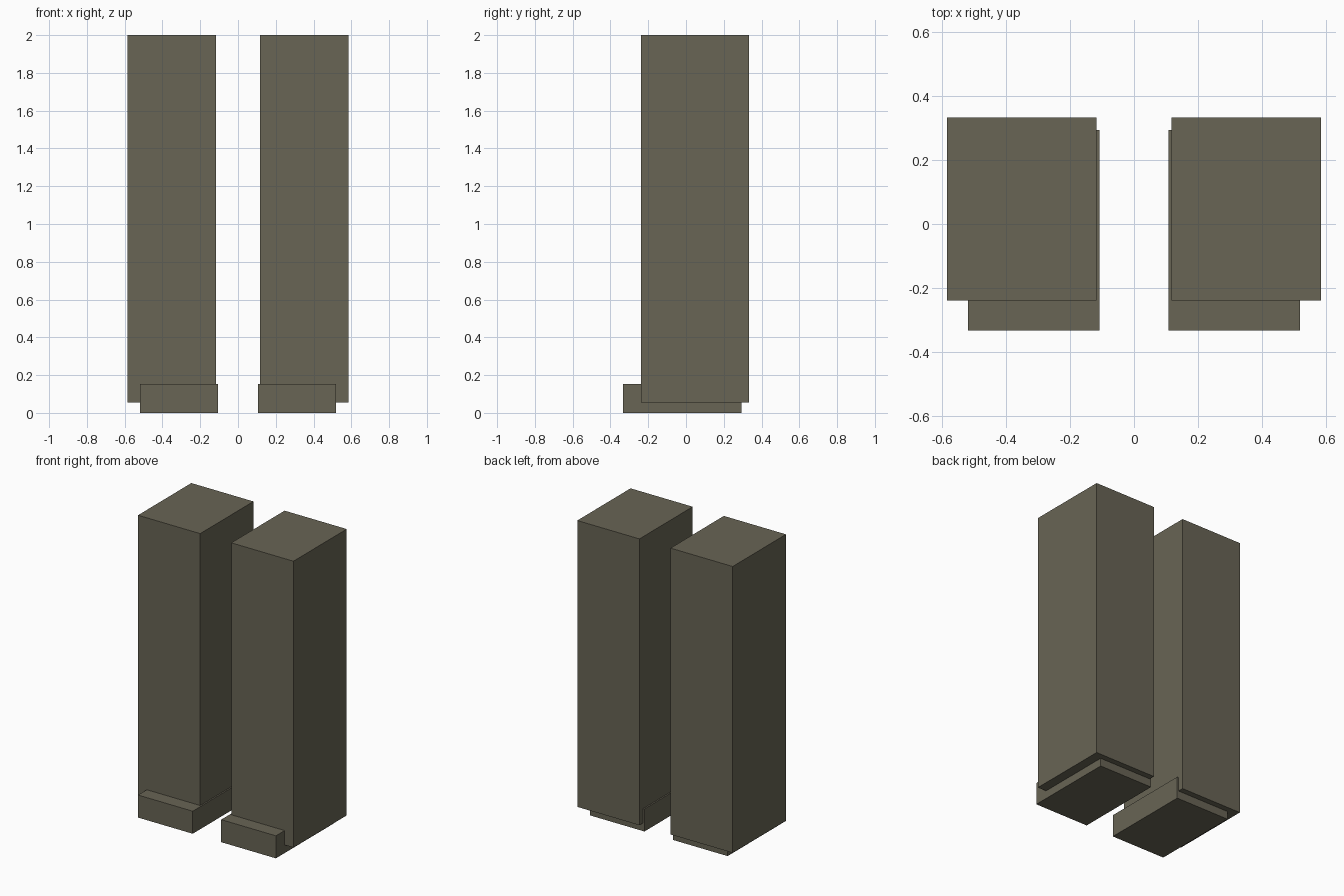
import bpy
from mathutils import Vector

cube = bpy.data.objects.get("Cube")
if cube:
    bpy.data.objects.remove(cube, do_unlink=True)

# Single olive grey colour
olive = bpy.data.materials.new("olive_grey")
olive.use_nodes = True
colour = (0.138, 0.128, 0.09, 1)
olive.diffuse_color = colour
olive.node_tree.nodes["Principled BSDF"].inputs["Base Color"].default_value = colour


def box(name, low, high):
    """Flat-shaded box spanning two opposite corners."""
    low, high = Vector(low), Vector(high)
    bpy.ops.mesh.primitive_cube_add(size=1, location=(low + high) / 2)
    obj = bpy.context.object
    obj.name = name
    obj.scale = high - low
    bpy.ops.object.transform_apply(location=False, rotation=False, scale=True)
    obj.data.materials.append(olive)
    return obj


# A tall leg and a foot under it, on each side
for side, s in (("left", 1), ("right", -1)):
    for part, inner, outer, front, back, bottom, top in (
        ("leg", 0.117, 0.584, -0.239, 0.333, 0.055, 2.0),
        ("foot", 0.107, 0.518, -0.333, 0.293, 0.0, 0.153),
    ):
        x0, x1 = sorted((s * inner, s * outer))
        box(f"{side}_{part}", (x0, front, bottom), (x1, back, top))
